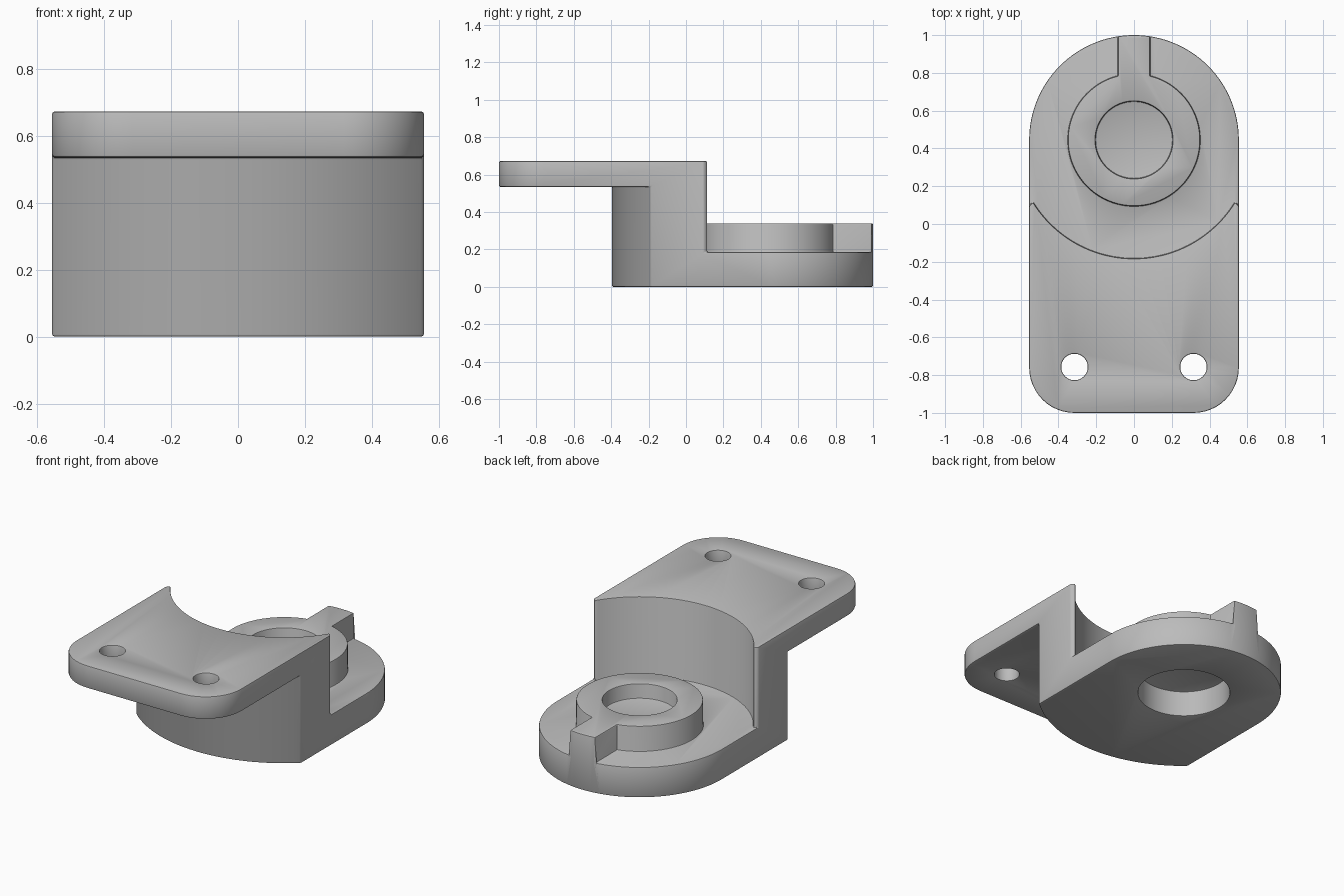
import bpy, bmesh
from math import sin, cos, radians

cube = bpy.data.objects.get("Cube")
if cube:
    bpy.data.objects.remove(cube, do_unlink=True)

HALF = 0.555      # half width and radius of the rounded back
CY = 0.445        # y of the boss axis
BASE, BOSS, UNDER, TOP = 0.185, 0.34, 0.535, 0.672


def arc(x, y, r, start, end, n):
    """Points on an arc, angles in degrees."""
    step = (end - start) / n
    return [(x + r * cos(radians(start + step * i)),
             y + r * sin(radians(start + step * i))) for i in range(n + 1)]


def prism(name, outline, z0, z1):
    """Extrude a counter-clockwise outline from z0 to z1."""
    bm = bmesh.new()
    face = bm.faces.new([bm.verts.new((x, y, z0)) for x, y in outline])
    top = bmesh.ops.extrude_face_region(bm, geom=[face])["geom"]
    for v in top:
        if isinstance(v, bmesh.types.BMVert):
            v.co.z = z1
    bmesh.ops.recalc_face_normals(bm, faces=bm.faces)
    mesh = bpy.data.meshes.new(name)
    bm.to_mesh(mesh)
    bm.free()
    obj = bpy.data.objects.new(name, mesh)
    bpy.context.collection.objects.link(obj)
    return obj


def cylinder(name, x, y, r, z0, z1, n=64):
    return prism(name, arc(x, y, r, 0, 360, n)[:-1], z0, z1)


def apply(obj, mod):
    bpy.context.view_layer.objects.active = obj
    bpy.ops.object.modifier_apply(modifier=mod.name)


def cut(obj, cutter):
    cutter.hide_render = True
    mod = obj.modifiers.new("cut", 'BOOLEAN')
    mod.operation = 'DIFFERENCE'
    mod.solver = 'EXACT'
    mod.object = cutter
    apply(obj, mod)
    bpy.data.objects.remove(cutter, do_unlink=True)


# Full-height block: rounded front corners, half-round back
corner = 0.24
cx, cy = HALF - corner, corner - 1
outline = (arc(-cx, cy, corner, 180, 270, 12) + arc(cx, cy, corner, 270, 360, 12)
           + arc(0, CY, HALF, 0, 180, 64))
bracket = prism("stepped_bracket", outline, 0, TOP)

# Space under the raised plate, in front of the convex riser
front = arc(0, CY, 0.84, -146.4, -33.6, 64) + [(0.7, -1.3), (-0.7, -1.3)]
cut(bracket, prism("under_plate_cutter", front[::-1], -0.2, UNDER))

# Space above the base, behind the concave riser, leaving boss and key
rear = ([(-0.7, 1.2), (-0.7, -0.05)] + arc(0, CY, 0.628, -148.4, -31.6, 56)
        + [(0.7, -0.05), (0.7, 1.2)])
rear_cutter = prism("over_base_cutter", rear, BASE, 0.9)
key = [(-0.085, 1.4), (-0.085, 0.784)] + arc(0, CY, 0.35, 104.1, 435.9, 72)[1:-1]
key += [(0.085, 0.784), (0.085, 1.4)]
cut(rear_cutter, prism("boss_and_key", key, 0.05, BOSS))
cut(bracket, rear_cutter)

# Blind bore from above, wider recess from below, two bolt holes
cut(bracket, cylinder("bore_cutter", 0, CY, 0.205, 0.25, 0.5))
cut(bracket, cylinder("recess_cutter", 0, CY, 0.262, -0.2, 0.16))
for side in (-1, 1):
    cut(bracket, cylinder("bolt_hole_cutter", side * cx, -0.757, 0.07, 0.4, 0.9, 32))

# Small edge rounding
bevel = bracket.modifiers.new("edge_bevel", 'BEVEL')
bevel.width = 0.007
bevel.segments = 2
bevel.limit_method = 'ANGLE'
bevel.angle_limit = radians(35)
bevel.use_clamp_overlap = False
apply(bracket, bevel)

# Grey finish
grey = bpy.data.materials.new("plain_grey")
grey.use_nodes = True
colour = (0.5, 0.5, 0.5, 1)
grey.diffuse_color = colour
grey.node_tree.nodes["Principled BSDF"].inputs["Base Color"].default_value = colour
bracket.data.materials.clear()
bracket.data.materials.append(grey)

bpy.ops.object.select_all(action='DESELECT')
bracket.select_set(True)
bpy.context.view_layer.objects.active = bracket
bpy.ops.object.shade_smooth_by_angle(angle=radians(30))
